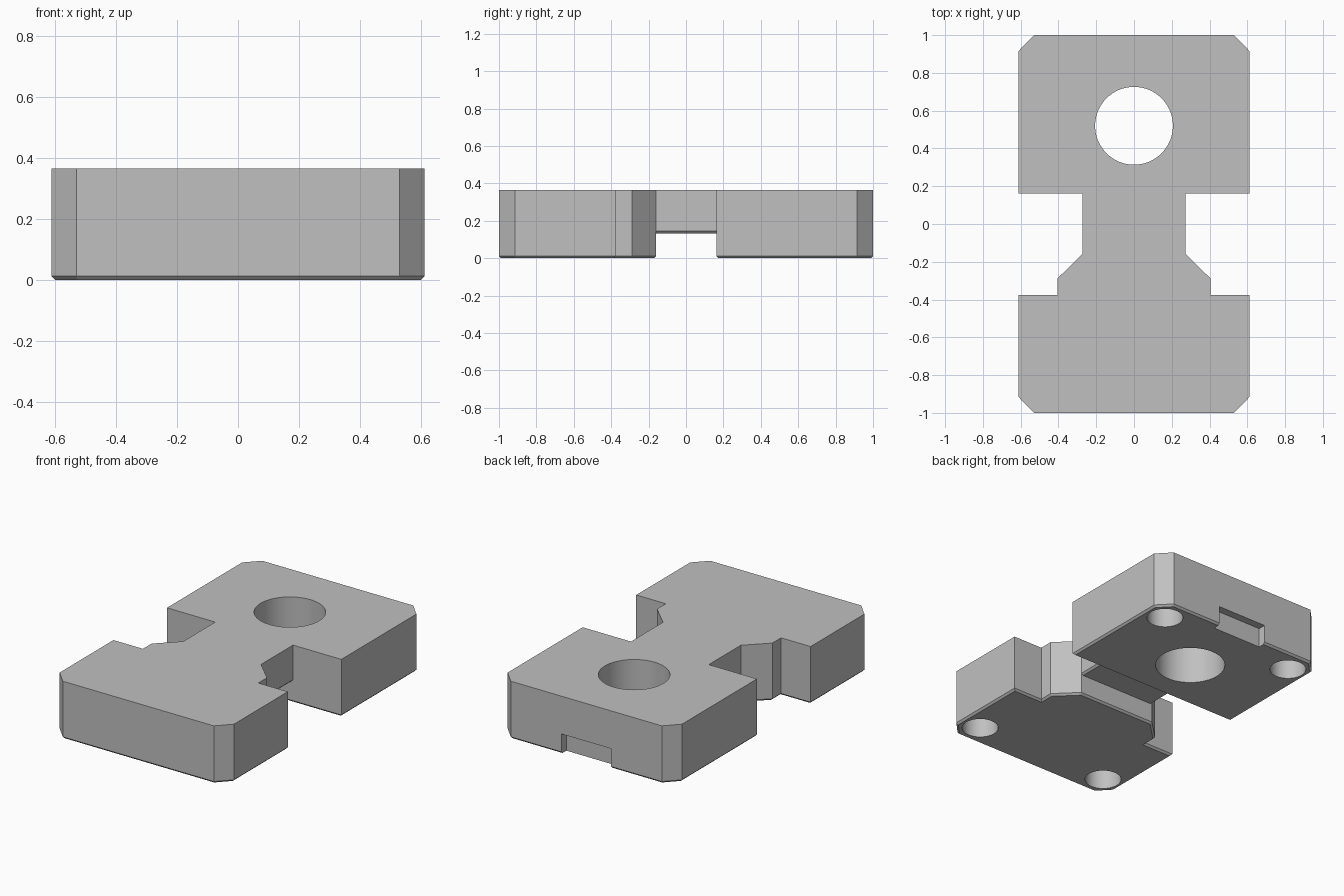
import bpy
import bmesh
from mathutils import Matrix

HEIGHT = 0.365
EDGE = 0.012

if "Cube" in bpy.data.objects:
    bpy.data.objects.remove(bpy.data.objects["Cube"], do_unlink=True)

grey = bpy.data.materials.new("plain_grey")
grey.use_nodes = True
colour = (0.53, 0.53, 0.53, 1)
grey.diffuse_color = colour
grey.node_tree.nodes["Principled BSDF"].inputs["Base Color"].default_value = colour


def finish(bm, name):
    bmesh.ops.recalc_face_normals(bm, faces=bm.faces)
    mesh = bpy.data.meshes.new(name)
    bm.to_mesh(mesh)
    bm.free()
    mesh.materials.append(grey)
    obj = bpy.data.objects.new(name, mesh)
    bpy.context.collection.objects.link(obj)
    return obj


def prism(name, half, bottom):
    """Mirror a half outline across x, extrude it and chamfer the lower rim."""
    outline = half + [(-x, y) for x, y in reversed(half)]
    bm = bmesh.new()
    base = bm.faces.new([bm.verts.new((x, y, bottom)) for x, y in outline])
    top = bmesh.ops.extrude_face_region(bm, geom=[base], use_keep_orig=True)["geom"]
    bmesh.ops.translate(bm, vec=(0, 0, HEIGHT - bottom),
                        verts=[v for v in top if isinstance(v, bmesh.types.BMVert)])
    bmesh.ops.recalc_face_normals(bm, faces=bm.faces)
    rim = [e for e in bm.edges if all(abs(v.co.z - bottom) < 1e-5 for v in e.verts)]
    bmesh.ops.bevel(bm, geom=rim, offset=EDGE, segments=1, affect='EDGES')
    return finish(bm, name)


def cylinder(name, x, y, radius, z0, z1):
    bm = bmesh.new()
    bmesh.ops.create_cone(bm, cap_ends=True, segments=64, radius1=radius, radius2=radius,
                          depth=z1 - z0, matrix=Matrix.Translation((x, y, (z0 + z1) / 2)))
    return finish(bm, name)


def combine(target, other, operation):
    mod = target.modifiers.new(other.name, 'BOOLEAN')
    mod.operation = operation
    mod.solver = 'EXACT'
    mod.object = other
    bpy.ops.object.select_all(action='DESELECT')
    bpy.context.view_layer.objects.active = target
    target.select_set(True)
    bpy.ops.object.modifier_apply(modifier=mod.name)
    bpy.data.objects.remove(other, do_unlink=True)


# Front pad with its tapered neck, rear pad, and the raised bridge between them
body = prism("bridge_block", [(0.53, -1), (0.612, -0.915), (0.612, -0.375), (0.405, -0.375),
                              (0.405, -0.288), (0.274, -0.16)], 0)
rear = prism("rear_pad", [(0.612, 0.162), (0.612, 0.915), (0.53, 1)], 0)
bridge = prism("bridge", [(0.273, -0.2), (0.273, 0.2)], 0.133)
combine(body, bridge, 'UNION')
combine(body, rear, 'UNION')

# Through hole and four blind holes underneath
combine(body, cylinder("through_hole", 0, 0.52, 0.206, -0.1, 0.5), 'DIFFERENCE')
for x in (-0.477, 0.477):
    for y in (-0.855, 0.855):
        combine(body, cylinder("blind_hole", x, y, 0.107, -0.1, 0.2), 'DIFFERENCE')

# Shallow slot in the lower rear edge
bm = bmesh.new()
bmesh.ops.create_cube(bm, size=1, matrix=Matrix.Translation((0, 1, 0))
                      @ Matrix.Diagonal((0.35, 0.1, 0.25, 1)))
combine(body, finish(bm, "rear_slot"), 'DIFFERENCE')

bpy.ops.object.shade_smooth_by_angle(angle=0.4)
